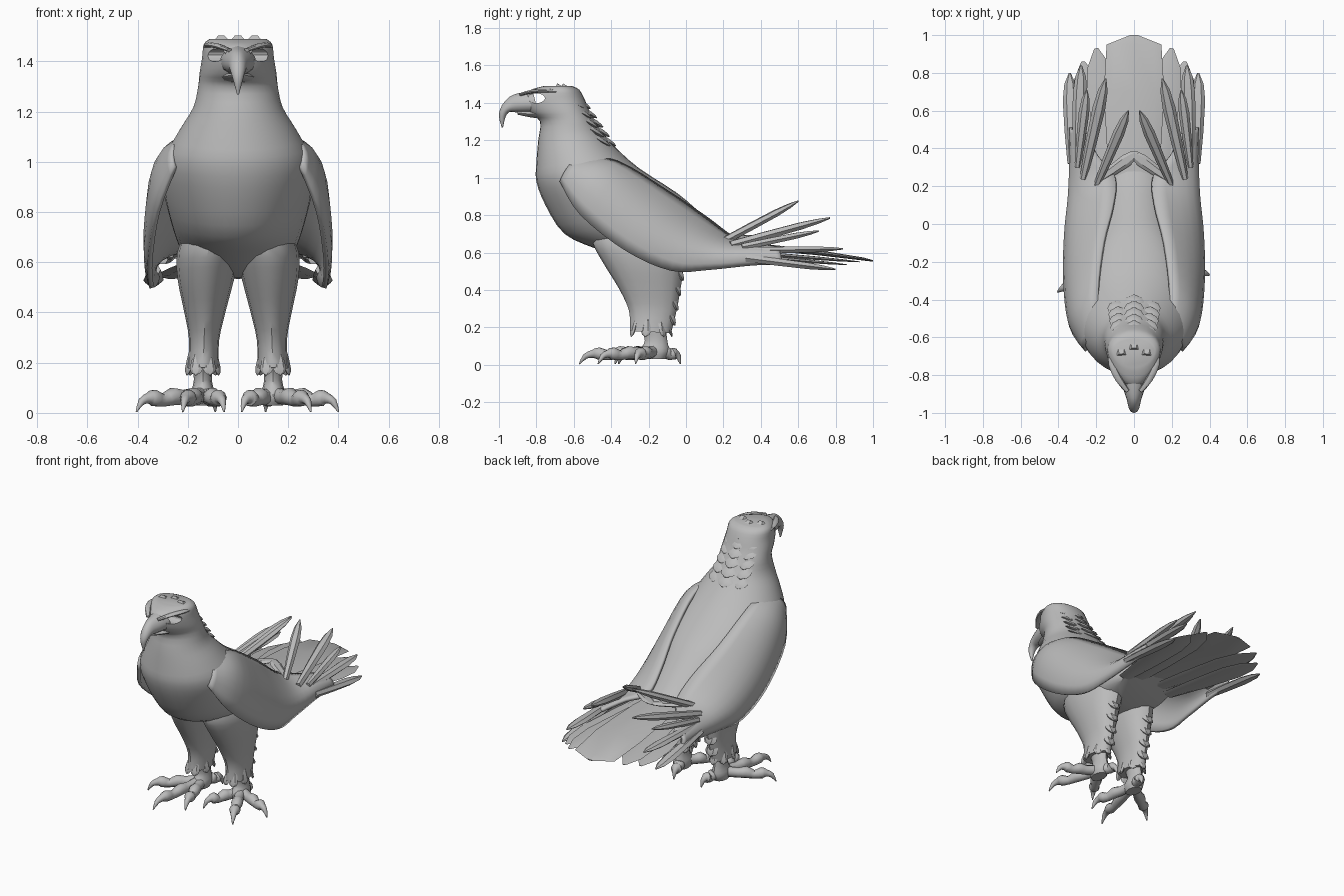
import bpy, bmesh, math
from mathutils import Vector

grey = bpy.data.materials.new("plumage grey")
grey.diffuse_color = (0.5, 0.5, 0.5, 1)


def smooth_rows(rows, steps):
    """Catmull-Rom interpolation of rows of numbers."""
    out = []
    for i in range(len(rows) - 1):
        a, b, c, d = rows[max(i - 1, 0)], rows[i], rows[i + 1], rows[min(i + 2, len(rows) - 1)]
        for s in range(steps):
            t = s / steps
            out.append([0.5 * (2 * q + (r - p) * t + (2 * p - 5 * q + 4 * r - w) * t * t
                               + (3 * q - p - 3 * r + w) * t ** 3)
                        for p, q, r, w in zip(a, b, c, d)])
    out.append(list(rows[-1]))
    return out


def build(name, rings, closed=True, angle=40):
    """Skin a list of point rings into one object."""
    bm = bmesh.new()
    rows = [[bm.verts.new(p) for p in ring] for ring in rings]
    n = len(rows[0])
    for a, b in zip(rows, rows[1:]):
        for i in range(n if closed else n - 1):
            j = (i + 1) % n
            bm.faces.new((a[i], a[j], b[j], b[i]))
    if closed:
        bm.faces.new(rows[0][::-1])
        bm.faces.new(rows[-1])
    bmesh.ops.recalc_face_normals(bm, faces=bm.faces)
    me = bpy.data.meshes.new(name)
    bm.to_mesh(me)
    bm.free()
    me.materials.append(grey)
    me.polygons.foreach_set("use_smooth", [True] * len(me.polygons))
    me.set_sharp_from_angle(angle=math.radians(angle))
    ob = bpy.data.objects.new(name, me)
    bpy.context.collection.objects.link(ob)
    return ob


def loft(name, rows, sides=24, steps=3, mirror=1, angle=40):
    """Rows: x centre, front y, front z, back y, back z, half width, front pinch."""
    rings = []
    for x, fy, fz, by, bz, w, pinch in smooth_rows(rows, steps):
        ring = []
        for i in range(sides):
            a = 2 * math.pi * i / sides
            k = (1 - math.cos(a)) / 2          # 0 at the front, 1 at the back
            wide = w * math.sin(a) * (1 - pinch * (1 - k))
            ring.append((mirror * (x + wide), fy + (by - fy) * k, fz + (bz - fz) * k))
        rings.append(ring)
    return build(name, rings, angle=angle)


def tube(name, rows, sides=8, steps=1, mirror=1, angle=40):
    """Rows: x, y, z, half width, half thickness along a path."""
    rows = smooth_rows(rows, steps)
    pts = [Vector((mirror * r[0], r[1], r[2])) for r in rows]
    rings = []
    for i, p in enumerate(pts):
        t = (pts[min(i + 1, len(pts) - 1)] - pts[max(i - 1, 0)]).normalized()
        side = t.cross(Vector((0, 0, 1))).normalized()
        up = side.cross(t)
        rings.append([p + side * rows[i][3] * math.cos(2 * math.pi * k / sides)
                      + up * rows[i][4] * math.sin(2 * math.pi * k / sides) for k in range(sides)])
    return build(name, rings, angle=angle)


def feather(name, base, tip, width, thick=0.012, mirror=1):
    """Flat pointed blade, widest past its middle."""
    b, t = Vector(base), Vector(tip)
    shape = [(0, 0.55, 1), (0.35, 0.85, 1), (0.7, 1, 0.9), (0.88, 0.75, 0.6), (1, 0.12, 0.2)]
    tube(name, [(*b.lerp(t, s), width * w, thick * h) for s, w, h in shape], 6, 1, mirror, 30)


# Head, neck, breast and belly in one skin
body = loft("body", [
    (0, -0.76, 1.490, -0.61, 1.490, 0.13, 0.3),
    (0, -0.84, 1.465, -0.57, 1.470, 0.17, 0.45),
    (0, -0.87, 1.415, -0.54, 1.415, 0.178, 0.45),
    (0, -0.84, 1.350, -0.52, 1.365, 0.185, 0.4),
    (0, -0.78, 1.300, -0.49, 1.310, 0.175, 0.2),
    (0, -0.79, 1.200, -0.44, 1.235, 0.178, 0),
    (0, -0.80, 1.080, -0.38, 1.165, 0.235, 0),
    (0, -0.80, 0.980, -0.25, 1.050, 0.29, 0),
    (0, -0.75, 0.850, -0.05, 0.920, 0.295, 0),
    (0, -0.65, 0.700, 0.08, 0.810, 0.265, 0),
    (0, -0.48, 0.620, 0.20, 0.710, 0.235, 0),
    (0, -0.25, 0.540, 0.26, 0.670, 0.21, 0),
    (0, -0.05, 0.540, 0.29, 0.650, 0.18, 0)], sides=32)

# Open eye sockets right through the head
bpy.ops.mesh.primitive_cylinder_add(vertices=16, radius=1, depth=0.6,
                                    location=(0, -0.80, 1.425), rotation=(0, math.pi / 2, 0))
cutter = bpy.context.object
cutter.name = "eye_cutter"
cutter.scale = (0.026, 0.046, 1)
cutter.hide_render = True
cutter.hide_set(True)
cut = body.modifiers.new("eye sockets", "BOOLEAN")
cut.operation = "DIFFERENCE"
cut.object = cutter

# Hooked upper beak and short lower beak
loft("upper_beak", [
    (0, -0.82, 1.465, -0.79, 1.345, 0.085, 0.3),
    (0, -0.88, 1.455, -0.87, 1.348, 0.066, 0.3),
    (0, -0.94, 1.435, -0.915, 1.350, 0.046, 0.3),
    (0, -0.985, 1.385, -0.945, 1.350, 0.034, 0.2),
    (0, -1.00, 1.330, -0.965, 1.325, 0.020, 0),
    (0, -0.985, 1.268, -0.978, 1.268, 0.004, 0)], sides=14)
tube("lower_beak", [(0, -0.74, 1.335, 0.08, 0.025), (0, -0.83, 1.340, 0.055, 0.018),
                    (0, -0.90, 1.347, 0.02, 0.01)], 10, 3)

# Crest and nape tufts, overlapping rows down the back of the neck
for row in range(6):
    y, z = -0.615 + 0.034 * row, 1.455 - 0.05 * row
    half = 0.088 + 0.004 * row
    for k in (-1, 0, 1):
        x = k * half * 0.75
        dy = -0.03 * abs(k)
        feather("nape_tuft", (x, y - 0.05 + dy, z + 0.035),
                (x * 1.1, y + 0.07 + dy, z - 0.035), half * 0.5, 0.018)

for m in (-1, 1):
    # Brow ridge
    tube("brow", [(0.035, -0.885, 1.445, 0.012, 0.008), (0.082, -0.82, 1.462, 0.018, 0.010),
                  (0.118, -0.74, 1.465, 0.018, 0.010), (0.125, -0.66, 1.455, 0.01, 0.01)], 8, 2, m)

    # Folded wing: curved sheet, each section runs upper edge, outer bulge, lower edge
    sections = smooth_rows([
        (0.17, -0.56, 1.11, 0.27, -0.63, 1.07, 0.25, -0.67, 0.98),
        (0.19, -0.36, 1.08, 0.365, -0.48, 1.03, 0.32, -0.56, 0.80),
        (0.16, -0.10, 0.925, 0.39, -0.26, 0.85, 0.35, -0.32, 0.61),
        (0.11, 0.10, 0.79, 0.385, -0.02, 0.70, 0.345, -0.08, 0.505),
        (0.10, 0.25, 0.68, 0.36, 0.18, 0.64, 0.33, 0.12, 0.51),
        (0.19, 0.36, 0.65, 0.35, 0.36, 0.62, 0.32, 0.36, 0.535),
        (0.26, 0.50, 0.62, 0.35, 0.50, 0.60, 0.32, 0.52, 0.54)], 4)
    rings = []
    for s in sections:
        u, q, low = Vector(s[0:3]), Vector(s[3:6]), Vector(s[6:9])
        ring = []
        for i in range(9):
            t = i / 8
            p = u * (1 - t) ** 2 + q * 2 * t * (1 - t) + low * t * t
            # the bulge point is pulled onto the curve
            p += (q - (u + low) / 2) * 0.5 * t * (1 - t)
            ring.append((m * p.x, p.y, p.z))
        rings.append(ring)
    wing = build("wing", rings, closed=False, angle=60)
    thick = wing.modifiers.new("thickness", "SOLIDIFY")
    thick.thickness = 0.02
    thick.offset = 0

    # Loose flight feathers behind the wing
    for base, tip, width, depth in [
            ((0.20, 0.20, 0.66), (0.03, 0.60, 0.875), 0.030, 0.022),
            ((0.27, 0.24, 0.64), (0.15, 0.77, 0.785), 0.034, 0.024),
            ((0.30, 0.30, 0.63), (0.25, 0.71, 0.715), 0.028, 0.020),
            ((0.30, 0.34, 0.61), (0.28, 0.84, 0.62), 0.038, 0.020),
            ((0.33, 0.32, 0.57), (0.34, 0.80, 0.51), 0.040, 0.022),
            ((0.19, 0.23, 0.67), (-0.02, 0.38, 0.69), 0.034, 0.014)]:
        feather("flight_feather", base, tip, width, depth, m)

    # Outer tail feathers
    feather("tail_feather", (0.08, 0.10, 0.62), (0.20, 0.93, 0.55), 0.085, 0.012, m)
    feather("tail_feather", (0.17, 0.12, 0.60), (0.27, 0.86, 0.535), 0.08, 0.012, m)

    # Feathered thigh
    loft("thigh", [
        (0.10, -0.48, 0.78, 0.08, 0.72, 0.10, 0),
        (0.118, -0.50, 0.66, 0.02, 0.62, 0.124, 0),
        (0.128, -0.44, 0.54, -0.01, 0.52, 0.112, 0),
        (0.132, -0.36, 0.41, -0.03, 0.40, 0.083, 0),
        (0.135, -0.305, 0.29, -0.05, 0.29, 0.060, 0),
        (0.14, -0.30, 0.18, -0.08, 0.17, 0.062, 0)], 16, 3, m)
    # Ragged cuff and tufts down the back of the leg
    for i in range(7):
        a = 2 * math.pi * i / 7
        cx, cy = math.sin(a), math.cos(a)
        feather("cuff_tuft", (0.14 + 0.045 * cx, -0.19 + 0.085 * cy, 0.24),
                (0.14 + 0.065 * cx, -0.19 + 0.115 * cy, 0.15), 0.028, 0.012, m)
    for i in range(4):
        z = 0.50 - 0.08 * i
        feather("leg_tuft", (0.135, -0.065 - 0.012 * i, z + 0.04),
                (0.135, -0.015 - 0.015 * i, z - 0.05), 0.045, 0.022, m)

    # Shank, toes and claws
    loft("shank", [(0.14, -0.25, 0.22, -0.11, 0.22, 0.042, 0),
                   (0.14, -0.22, 0.13, -0.10, 0.13, 0.036, 0),
                   (0.14, -0.25, 0.07, -0.09, 0.07, 0.05, 0),
                   (0.14, -0.23, 0.03, -0.11, 0.03, 0.04, 0)], 12, 3, m)
    # The right foot is turned further outward than the left
    tips = ([(0.40, -0.27), (0.29, -0.47), (0.015, -0.38), (0.11, -0.03)] if m > 0 else
            [(0.405, -0.36), (0.22, -0.57), (0.055, -0.47), (0.09, -0.03)])
    for tx, ty in tips:
        b, t = Vector((0.14, -0.17, 0)), Vector((tx, ty, 0))
        path = [(0, 0.075, 0.034), (0.3, 0.062, 0.030), (0.45, 0.065, 0.036), (0.6, 0.050, 0.026),
                (0.74, 0.060, 0.034), (0.82, 0.058, 0.022), (0.92, 0.045, 0.015), (1, 0.004, 0.003)]
        tube("toe", [(*b.lerp(t, s).xy, z, r, r) for s, z, r in path], 10, 2, m)

# Broad central tail feather
tube("tail_centre", [(0, 0.05, 0.65, 0.10, 0.02), (0, 0.35, 0.635, 0.14, 0.018),
                     (0, 0.70, 0.60, 0.16, 0.014), (0, 0.95, 0.565, 0.145, 0.008),
                     (0, 1.0, 0.555, 0.02, 0.004)], 8, 1, 1, 30)
